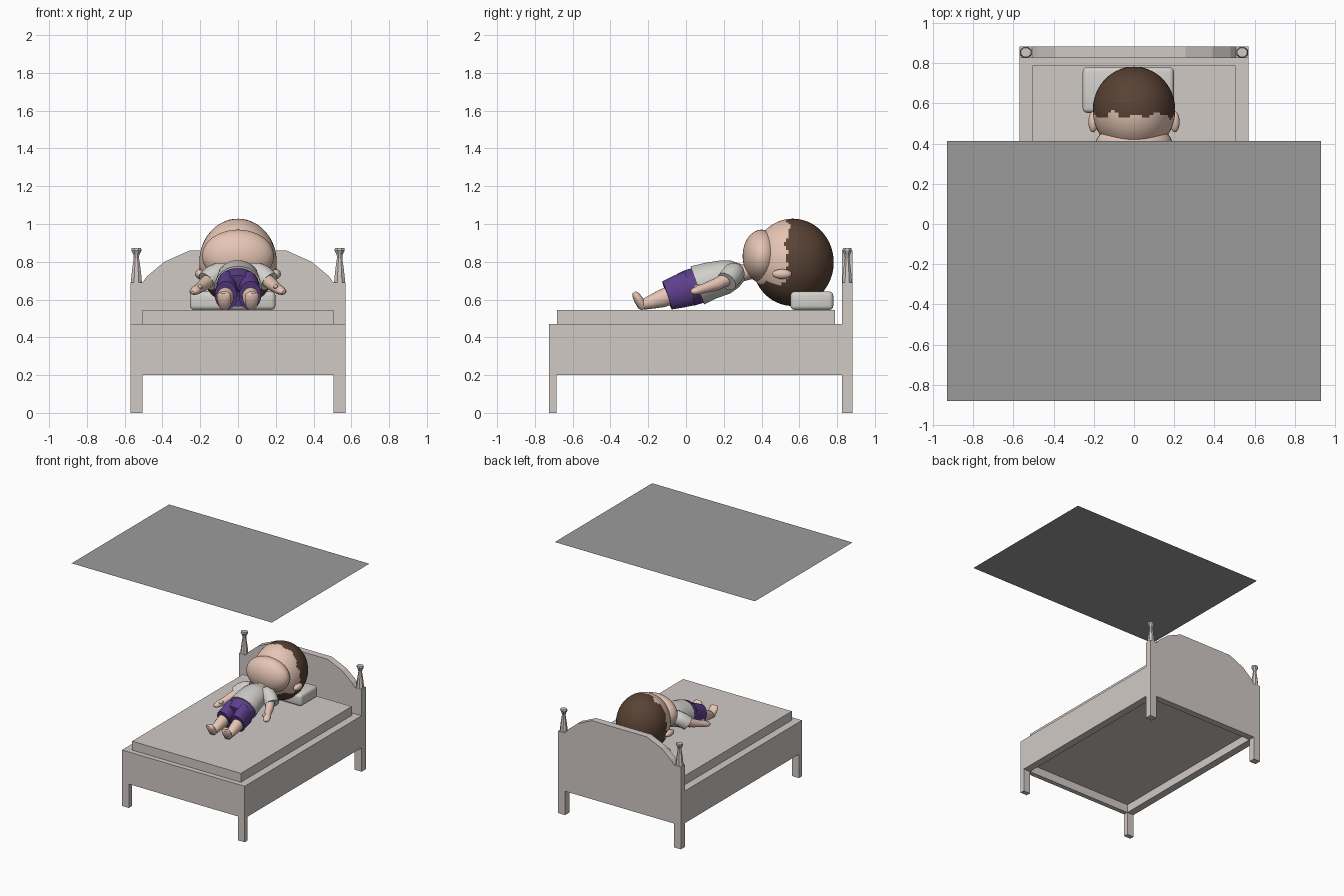
import bpy, bmesh, math
from mathutils import Vector

if "Cube" in bpy.data.objects:
    bpy.data.objects.remove(bpy.data.objects["Cube"])


def material(name, rgb):
    m = bpy.data.materials.new(name)
    m.diffuse_color = (*rgb, 1)
    m.use_nodes = True
    m.node_tree.nodes["Principled BSDF"].inputs["Base Color"].default_value = m.diffuse_color
    return m


BED = material("pale taupe", (0.64, 0.59, 0.565))
CLOTH = material("off white", (0.64, 0.63, 0.60))
GREY = material("mid grey", (0.33, 0.33, 0.33))
SKIN = material("skin", (0.79, 0.56, 0.46))
HAIR = material("brown hair", (0.10, 0.055, 0.035))
PURPLE = material("purple", (0.11, 0.05, 0.26))


def finish(name, bm, *mats, smooth=None):
    bmesh.ops.recalc_face_normals(bm, faces=bm.faces)
    me = bpy.data.meshes.new(name)
    bm.to_mesh(me)
    bm.free()
    for m in mats:
        me.materials.append(m)
    ob = bpy.data.objects.new(name, me)
    bpy.context.collection.objects.link(ob)
    if smooth:
        for p in me.polygons:
            p.use_smooth = True
        me.set_sharp_from_angle(angle=math.radians(smooth))
    return ob


def box(name, x0, x1, y0, y1, z0, z1, mat, bevel=0):
    bm = bmesh.new()
    bmesh.ops.create_cube(bm, size=1)
    for v in bm.verts:
        v.co = ((x0 + x1) / 2 + v.co.x * (x1 - x0),
                (y0 + y1) / 2 + v.co.y * (y1 - y0),
                (z0 + z1) / 2 + v.co.z * (z1 - z0))
    if bevel:
        bmesh.ops.bevel(bm, geom=bm.edges[:], offset=bevel, segments=3,
                        profile=0.5, affect='EDGES')
    return finish(name, bm, mat, smooth=40 if bevel else None)


def tube(name, rings, mat, sides=16, smooth=50):
    """Loft of ellipses; each ring is (centre, half width, half thickness)."""
    bm = bmesh.new()
    c = [Vector(r[0]) for r in rings]
    loops = []
    for i, (_, a, b) in enumerate(rings):
        t = (c[min(i + 1, len(c) - 1)] - c[max(i - 1, 0)]).normalized()
        u = t.cross(Vector((0, 0, 1)))
        u = u.normalized() if u.length > 1e-4 else Vector((1, 0, 0))
        n = u.cross(t)
        loop = []
        for k in range(sides):
            w = 2 * math.pi * (k + 0.5) / sides
            loop.append(bm.verts.new(c[i] + u * a * math.cos(w) + n * b * math.sin(w)))
        loops.append(loop)
    for p, q in zip(loops, loops[1:]):
        for k in range(sides):
            j = (k + 1) % sides
            bm.faces.new((p[k], p[j], q[j], q[k]))
    bm.faces.new(loops[0])
    bm.faces.new(loops[-1])
    return finish(name, bm, mat, smooth=smooth)


def ball(name, centre, radii, mats, seg=40, rings=30, rule=None):
    bm = bmesh.new()
    bmesh.ops.create_uvsphere(bm, u_segments=seg, v_segments=rings, radius=1)
    for v in bm.verts:  # poles along y
        x, y, z = v.co.x, v.co.z, -v.co.y
        v.co = [c + r * k for c, r, k in zip(centre, radii, (x, y, z))]
    if rule:
        for f in bm.faces:
            f.material_index = rule(f.calc_center_median())
    return finish(name, bm, *mats, smooth=60)


# Bed frame: solid deck with a rail rim hanging below, hollow underneath
box("bed_deck", -0.57, 0.57, -0.725, 0.83, 0.27, 0.47, BED)
box("front_rail", -0.57, 0.57, -0.725, -0.685, 0.2, 0.27, BED)
for s, side in ((-1, "left"), (1, "right")):
    xs = sorted((s * 0.57, s * 0.506))
    box(side + "_rail", *xs, -0.685, 0.83, 0.2, 0.27, BED)
    box(side + "_front_leg", *xs, -0.725, -0.685, 0, 0.2, BED)
    box(side + "_back_post", *xs, 0.825, 0.882, 0, 0.69, BED)
    # Turned finial on top of the back post
    prof = [(0.69, .032, .028), (0.73, .028, .025), (0.77, .023, .02), (0.82, .015, .013),
            (0.838, .017, .016), (0.86, .029, .027), (0.873, .027, .024)]
    tube(side + "_finial", [((s * 0.538, 0.853, z), a, b) for z, a, b in prof],
         BED, sides=8, smooth=None)
box("mattress", -0.505, 0.505, -0.683, 0.788, 0.47, 0.545, BED)

# Headboard: faceted arch profile
half = [(0.506, 0.2), (0.506, 0.69), (0.48, 0.725), (0.39, 0.80), (0.255, 0.86)]
outline = half + [(-x, z) for x, z in reversed(half)]
bm = bmesh.new()
face = bm.faces.new([bm.verts.new((x, 0.825, z)) for x, z in outline])
ext = bmesh.ops.extrude_face_region(bm, geom=[face])["geom"]
bmesh.ops.translate(bm, vec=(0, 0.057, 0),
                    verts=[e for e in ext if isinstance(e, bmesh.types.BMVert)])
bm.faces.new([v for v in face.verts]) if not face.is_valid else None
finish("headboard", bm, BED)

# Pillow
box("pillow", -0.255, 0.198, 0.553, 0.78, 0.545, 0.643, CLOTH, bevel=0.022)

# Overhead panel, a single sheet
bm = bmesh.new()
bm.faces.new([bm.verts.new((x, y, 2.0)) for x, y in
              ((-0.93, -0.88), (0.93, -0.88), (0.93, 0.413), (-0.93, 0.413))])
finish("overhead_panel", bm, GREY)


# Head: hair covers crown and back of the skull with a ragged edge
def hair_rule(p):
    jag = 0.013 * math.sin(p.x * 55 + 1) + 0.008 * math.sin(p.z * 90)
    if p.z < 0.69 + jag * 0.4:
        return int(p.y > 0.37)
    return int(p.y > 0.54 + jag)


ball("head", (0, 0.566, 0.797), (0.205, 0.216, 0.231), (SKIN, HAIR),
     seg=64, rings=56, rule=hair_rule)
ball("cheeks", (0, 0.40, 0.83), (0.19, 0.10, 0.14), (SKIN,))
tube("neck", [((0, 0.25, 0.73), .05, .045), ((0, 0.40, 0.765), .05, .045)], SKIN)

# Shirt and shorts
tube("shirt", [((0, 0.06, 0.675), .122, .108), ((0, 0.13, 0.70), .115, .100),
               ((0, 0.21, 0.72), .108, .092), ((0, 0.26, 0.735), .095, .074),
               ((0, 0.30, 0.745), .06, .045)], CLOTH, sides=20)
tube("shorts", [((0, -0.035, 0.645), .108, .088), ((0, 0.02, 0.662), .116, .098),
                ((0, 0.09, 0.683), .112, .098)], PURPLE, sides=20)

# Limbs, mirrored
for s, side in ((-1, "left"), (1, "right")):
    tube(side + "_shorts_leg", [((s * .058, 0.02, 0.66), .056, .095),
                                ((s * .06, -0.04, 0.642), .058, .09),
                                ((s * .064, -0.10, 0.622), .06, .08)], PURPLE)
    tube(side + "_leg", [((s * .064, -0.06, 0.63), .046, .052),
                         ((s * .068, -0.13, 0.605), .044, .048),
                         ((s * .07, -0.18, 0.588), .038, .038),
                         ((s * .07, -0.23, 0.573), .030, .028),
                         ((s * .07, -0.248, 0.568), .018, .016)], SKIN)
    tube(side + "_foot", [((s * .07, -0.222, 0.552), .020, .015),
                          ((s * .07, -0.232, 0.568), .032, .026),
                          ((s * .073, -0.252, 0.60), .038, .024),
                          ((s * .075, -0.268, 0.627), .036, .019),
                          ((s * .075, -0.275, 0.638), .022, .010)], SKIN)
    tube(side + "_sleeve", [((s * .06, 0.262, 0.752), .045, .045),
                            ((s * .10, 0.255, 0.742), .058, .056),
                            ((s * .135, 0.238, 0.722), .058, .058),
                            ((s * .165, 0.215, 0.695), .056, .056)], CLOTH)
    tube(side + "_arm", [((s * .14, 0.23, 0.715), .036, .036),
                         ((s * .18, 0.16, 0.68), .033, .033),
                         ((s * .205, 0.10, 0.66), .026, .026),
                         ((s * .222, 0.065, 0.65), .030, .024),
                         ((s * .235, 0.04, 0.642), .024, .018),
                         ((s * .242, 0.026, 0.638), .010, .008)], SKIN)
    ball(side + "_thumb", (s * .20, 0.065, 0.668), (.013, .026, .013), (SKIN,), 12, 8)
    ball(side + "_ear", (s * .203, 0.508, 0.735), (.024, .052, .026), (SKIN,), 16, 12)
